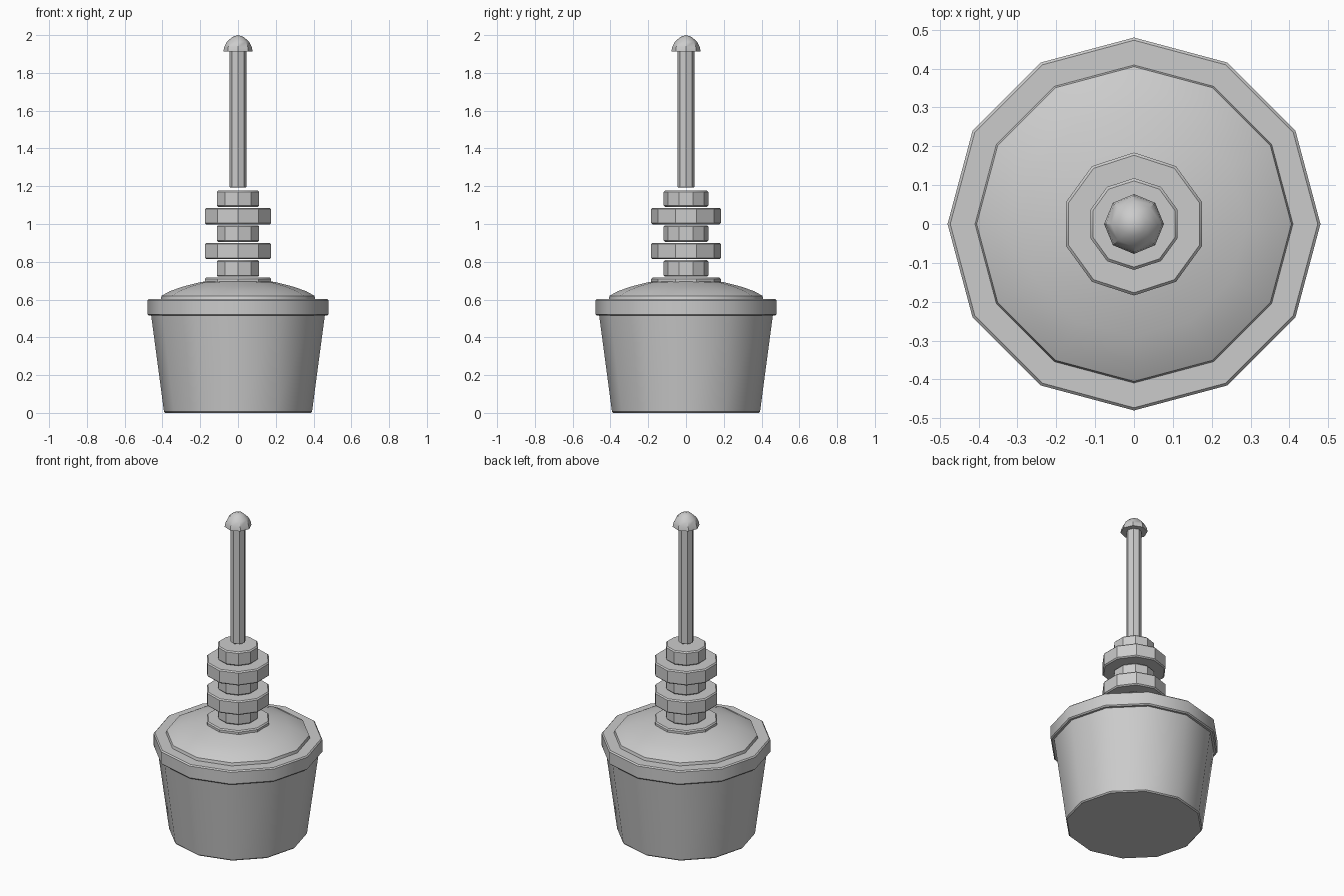
import bpy, bmesh, math

cube = bpy.data.objects.get("Cube")
if cube:
    bpy.data.objects.remove(cube)

grey = bpy.data.materials.new("plain grey")
grey.use_nodes = True
colour = (0.6, 0.6, 0.6, 1)
grey.diffuse_color = colour
grey.node_tree.nodes["Principled BSDF"].inputs["Base Color"].default_value = colour


def lathe(name, sides, profile):
    """Turn a bottom-to-top (radius, height) profile into a closed faceted solid."""
    bm = bmesh.new()
    rings = []
    for r, z in profile:
        if r == 0:
            rings.append([bm.verts.new((0, 0, z))])
            continue
        angles = [math.pi / 2 + math.tau * i / sides for i in range(sides)]
        rings.append([bm.verts.new((r * math.cos(a), r * math.sin(a), z)) for a in angles])
    bm.faces.new(rings[0][::-1])
    for low, high in zip(rings, rings[1:]):
        for i in range(sides):
            j = (i + 1) % sides
            if len(high) == 1:
                bm.faces.new((low[i], low[j], high[0]))
            else:
                bm.faces.new((low[i], low[j], high[j], high[i]))
    if len(rings[-1]) > 1:
        bm.faces.new(rings[-1])
    mesh = bpy.data.meshes.new(name)
    bm.to_mesh(mesh)
    bm.free()
    mesh.materials.append(grey)
    obj = bpy.data.objects.new(name, mesh)
    bpy.context.collection.objects.link(obj)
    bpy.ops.object.select_all(action="DESELECT")
    obj.select_set(True)
    bpy.context.view_layer.objects.active = obj
    bpy.ops.object.shade_smooth_by_angle(angle=math.radians(35))
    return obj


def drum(name, sides, r_low, r_high, low, high, c=0.007):
    """Straight or tapered drum with small chamfers at both ends."""
    return lathe(name, sides, [(r_low - c, low), (r_low, low + c),
                               (r_high, high - c), (r_high - c, high)])


# Tapered tub with its overhanging rim
drum("tub", 12, 0.392, 0.462, 0, 0.54)
drum("tub_rim", 12, 0.48, 0.48, 0.515, 0.603)

# Shallow domed lid
lathe("domed_lid", 12, [(0.41, 0.6), (0.405, 0.62), (0.36, 0.645), (0.29, 0.669),
                        (0.2, 0.692), (0.1, 0.707), (0, 0.712)])

# Stack of alternating wide and narrow collars
pitch = 0.0923
for i in range(6):
    radius = 0.118 if i % 2 else 0.184
    top = 0.716 + i * pitch
    drum(f"collar_{i + 1}", 10, radius, radius, top - 0.087, top)

# Slender handle and rounded knob
drum("handle_rod", 8, 0.044, 0.044, 1.192, 1.93, 0.003)
lathe("knob", 8, [(0.077, 1.914), (0.073, 1.937), (0.059, 1.964),
                  (0.031, 1.99), (0, 2.0)])
